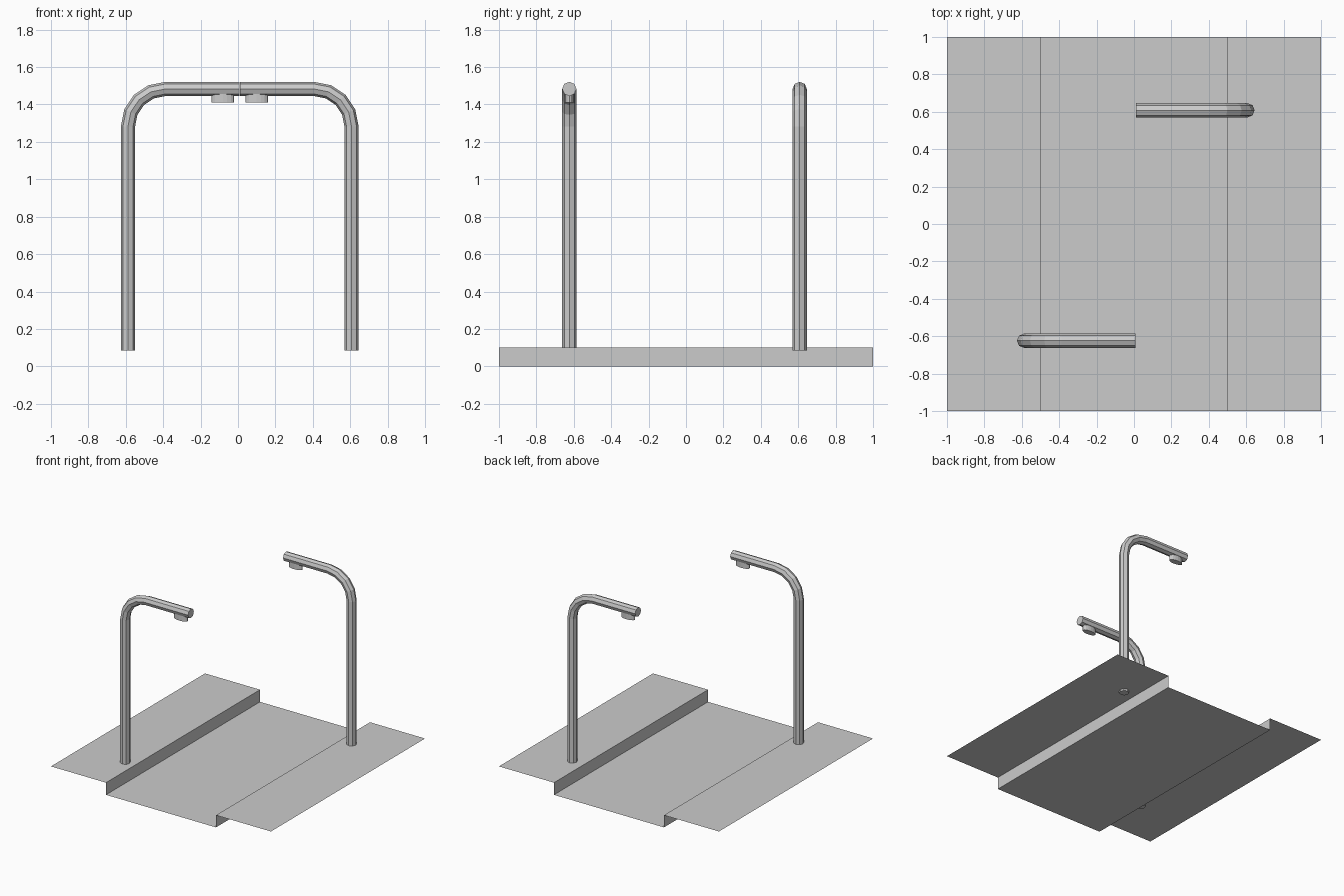
import bpy, bmesh
from math import sin, cos, pi

if "Cube" in bpy.data.objects:
    bpy.data.objects.remove(bpy.data.objects["Cube"])

R, SIDES = 0.038, 8          # tube radius and facets
BEND, SEGS = 0.2, 4          # bend radius and steps
Z0, Z1, ARM = 0.085, 1.483, 0.597


def make_object(name, bm):
    mesh = bpy.data.meshes.new(name)
    bm.to_mesh(mesh)
    bm.free()
    obj = bpy.data.objects.new(name, mesh)
    bpy.context.collection.objects.link(obj)
    return obj


# Street: stepped sheet with a lowered road between two pavements
bm = bmesh.new()
profile = [(-1, 0.1), (-0.5, 0.1), (-0.5, 0), (0.5, 0), (0.5, 0.1), (1, 0.1)]
edge = [[bm.verts.new((x, y, z)) for x, z in profile] for y in (-1, 1)]
for i in range(len(profile) - 1):
    bm.faces.new((edge[0][i], edge[0][i + 1], edge[1][i + 1], edge[1][i]))
make_object("street", bm)


def lamp(name, x, y, turn):
    # Bent pole: path points with their heading angle (0 = up, pi/2 = along the arm)
    path = [(0, Z0, 0)]
    for i in range(SEGS + 1):
        a = i / SEGS * pi / 2
        path.append((BEND - BEND * cos(a), Z1 - BEND + BEND * sin(a), a))
    path.append((ARM, Z1, pi / 2))
    bm = bmesh.new()
    rings = []
    for px, pz, a in path:
        ring = []
        for k in range(SIDES):
            t = 2 * pi * k / SIDES
            u, v = R * cos(t), R * sin(t)
            ring.append(bm.verts.new((px + u * cos(a), v, pz - u * sin(a))))
        rings.append(ring)
    for r0, r1 in zip(rings, rings[1:]):
        for k in range(SIDES):
            n = (k + 1) % SIDES
            bm.faces.new((r0[k], r0[n], r1[n], r1[k]))
    bm.faces.new(rings[0][::-1])
    bm.faces.new(rings[-1])
    pole = make_object(name + "_pole", bm)
    pole.location = (x, y, 0)
    pole.rotation_euler.z = turn

    # Oval light head under the arm
    bpy.ops.mesh.primitive_cylinder_add(vertices=16, radius=1, depth=1)
    head = bpy.context.object
    head.name = name + "_light_head"
    head.scale = (0.06, 0.025, 0.055)
    head.location = (x + cos(turn) * 0.507, y, 1.4375)
    head.rotation_euler.z = turn


lamp("left_lamp", -0.588, -0.624, 0)
lamp("right_lamp", 0.607, 0.608, pi)
